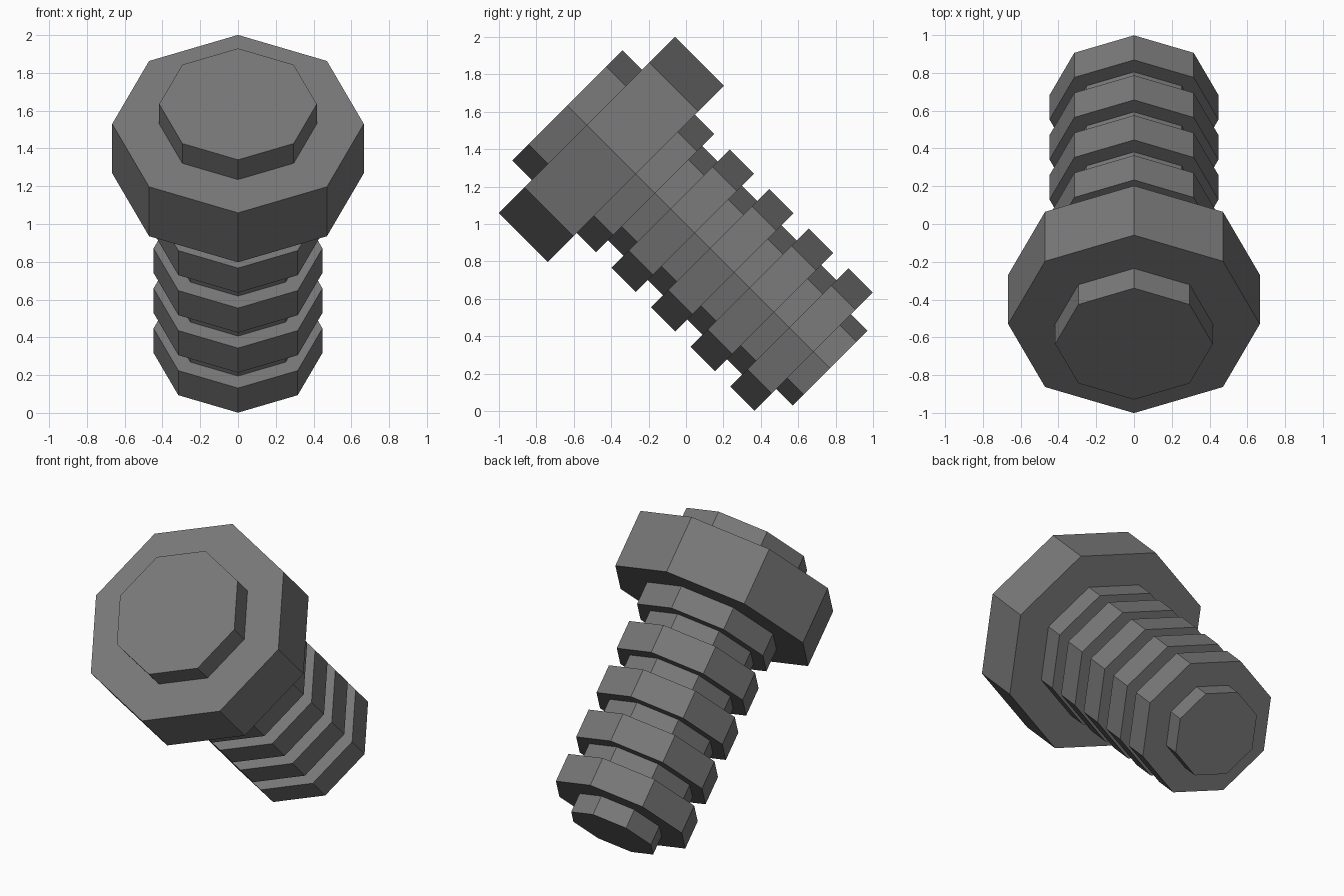
import bpy
import bmesh
from math import sin, cos, tau, radians

SIDES = 8
TILT = radians(45)
HEAD_CENTRE = (0, -0.53, 1.53)   # centre of the head's outer face

cube = bpy.data.objects.get("Cube")
if cube:
    bpy.data.objects.remove(cube, do_unlink=True)

steel = bpy.data.materials.new("dark_grey_steel")
colour = (0.19, 0.19, 0.19, 1)
steel.diffuse_color = colour
steel.use_nodes = True
bsdf = next(n for n in steel.node_tree.nodes if n.type == 'BSDF_PRINCIPLED')
bsdf.inputs["Base Color"].default_value = colour


def turned_part(name, profile):
    """Closed eight-sided solid from (depth, radius) pairs along the tilted axis."""
    bm = bmesh.new()
    rings = []
    for depth, radius in profile:
        rings.append([bm.verts.new((radius * cos(tau * i / SIDES),
                                    radius * sin(tau * i / SIDES), -depth))
                      for i in range(SIDES)])
    for a, b in zip(rings, rings[1:]):
        for i in range(SIDES):
            j = (i + 1) % SIDES
            bm.faces.new((a[i], a[j], b[j], b[i]))
    bm.faces.new(rings[0])
    bm.faces.new(rings[-1])
    bmesh.ops.recalc_face_normals(bm, faces=bm.faces)
    mesh = bpy.data.meshes.new(name)
    bm.to_mesh(mesh)
    bm.free()
    mesh.materials.append(steel)
    obj = bpy.data.objects.new(name, mesh)
    obj.location = HEAD_CENTRE
    obj.rotation_euler.x = TILT
    bpy.context.collection.objects.link(obj)
    return obj


# Wide head with a raised disc on top
turned_part("bolt_head", [(-0.148, 0.417), (0, 0.417), (0, 0.666), (0.37, 0.666)])

# Shank: a collar under the head, then four thread ridges with grooves between
RIDGE, CORE, TIP = 0.447, 0.357, 0.283
PITCH, WIDTH, START = 0.2995, 0.184, 0.333
shank = []
for n in range(5):
    top = START + n * PITCH
    if n:
        shank.append((top, CORE))
    shank += [(top, RIDGE), (top + WIDTH, RIDGE)]
    if n < 4:
        shank.append((top + WIDTH, CORE))

# Narrow tip at the end of the shank
end = shank[-1][0]
shank += [(end, TIP), (end + 0.124, TIP)]
turned_part("threaded_shank", shank)
